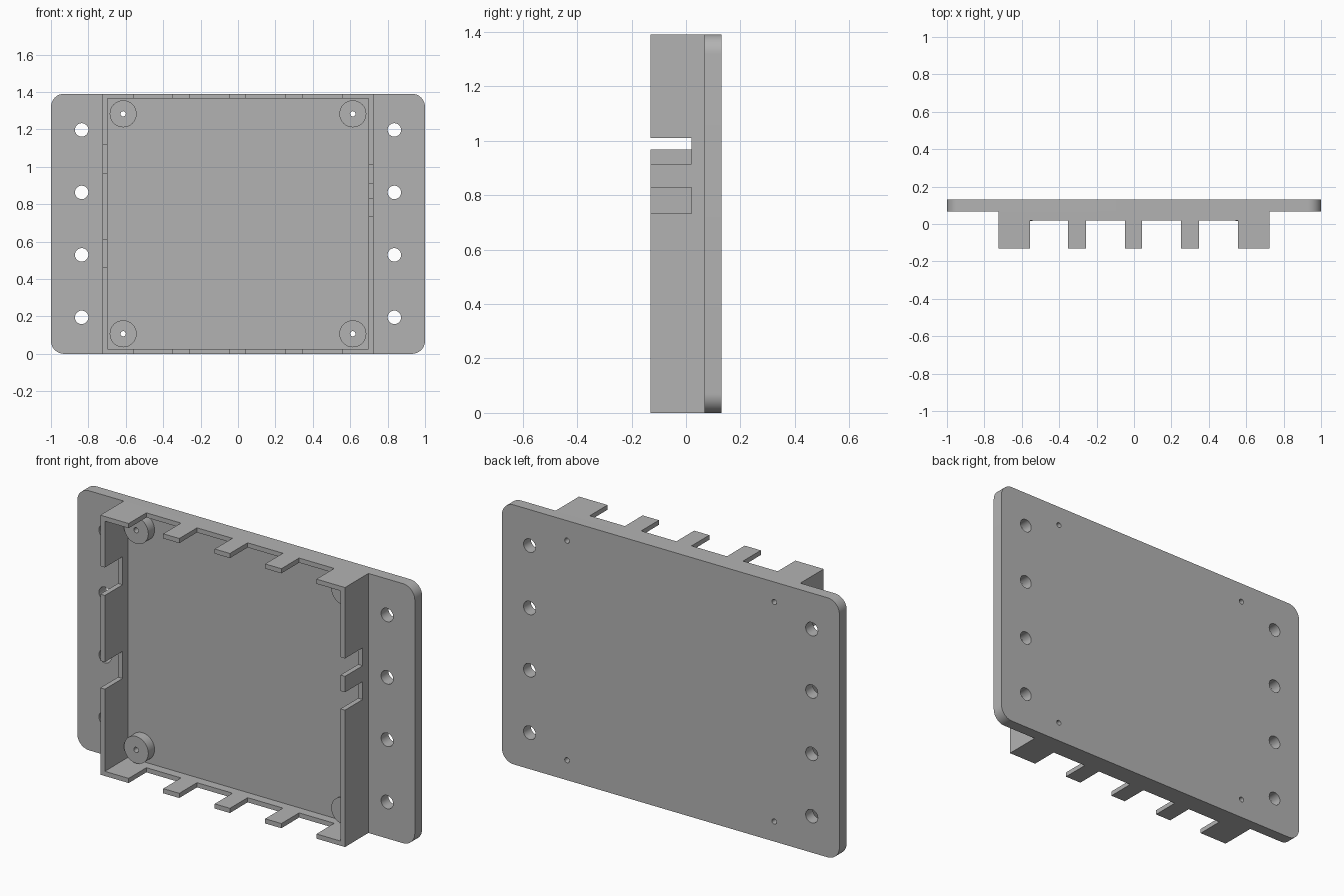
import bpy, bmesh, math
from mathutils import Matrix, Vector

cube = bpy.data.objects.get("Cube")
if cube:
    bpy.data.objects.remove(cube, do_unlink=True)

H = 1.39                      # overall height
FRONT, FLOOR, BACK = -0.13, 0.068, 0.13
NOTCH = 0.02                  # depth reached by wall notches
WALL_X, THICK = 0.725, 0.027

grey = bpy.data.materials.new("plain grey")
grey.use_nodes = True
grey.diffuse_color = (0.45, 0.45, 0.45, 1)
grey.node_tree.nodes["Principled BSDF"].inputs["Base Color"].default_value = (0.45, 0.45, 0.45, 1)


def finish(name, bm):
    bmesh.ops.recalc_face_normals(bm, faces=bm.faces)
    mesh = bpy.data.meshes.new(name)
    bm.to_mesh(mesh)
    bm.free()
    mesh.materials.append(grey)
    obj = bpy.data.objects.new(name, mesh)
    bpy.context.collection.objects.link(obj)
    return obj


def select(obj):
    bpy.ops.object.select_all(action='DESELECT')
    obj.select_set(True)
    bpy.context.view_layer.objects.active = obj


def prism(name, points, direction):
    """Extrude a closed outline along a direction."""
    bm = bmesh.new()
    face = bm.faces.new([bm.verts.new(p) for p in points])
    new = bmesh.ops.extrude_face_region(bm, geom=[face])["geom"]
    bmesh.ops.translate(bm, vec=Vector(direction),
                        verts=[v for v in new if isinstance(v, bmesh.types.BMVert)])
    return finish(name, bm)


def cylinders(name, spots, radius, y0, y1, sides):
    """Cylinders along y at each (x, z) spot."""
    bm = bmesh.new()
    for x, z in spots:
        place = Matrix.Translation((x, (y0 + y1) / 2, z)) @ Matrix.Rotation(math.pi / 2, 4, 'X')
        bmesh.ops.create_cone(bm, cap_ends=True, segments=sides, radius1=radius,
                              radius2=radius, depth=y1 - y0, matrix=place)
    return finish(name, bm)


def drill(obj, cutter):
    mod = obj.modifiers.new("holes", 'BOOLEAN')
    mod.operation, mod.solver, mod.object = 'DIFFERENCE', 'EXACT', cutter
    select(obj)
    bpy.ops.object.modifier_apply(modifier=mod.name)


def notched(start, end, notches):
    """Wall outline as (position, y), with notches open to the front."""
    line = [(start, FLOOR), (start, FRONT)]
    for a, b in notches:
        line += [(a, FRONT), (a, NOTCH), (b, NOTCH), (b, FRONT)]
    return line + [(end, FRONT), (end, FLOOR)]


# Back plate with rounded corners
R = 0.07
outline = []
for i, (sx, top) in enumerate([(1, 1), (-1, 1), (-1, 0), (1, 0)]):
    for k in range(13):
        a = math.radians(90 * i + 7.5 * k)
        cz = H - R if top else R
        outline.append((sx * (1 - R) + R * math.cos(a), FLOOR, cz + R * math.sin(a)))
plate = prism("back_plate", outline, (0, BACK - FLOOR, 0))

# Screw bosses in the four inner corners
corners = [(sx * 0.614, z) for sx in (-1, 1) for z in (0.107, 1.283)]
bosses = cylinders("screw_bosses", corners, 0.072, 0.015, FLOOR, 48)

# Mounting holes and pilot holes
mounts = [(sx * 0.836, 0.195 + 0.334 * i) for sx in (-1, 1) for i in range(4)]
mount_cutter = cylinders("mount_hole_cutter", mounts, 0.036, -0.2, 0.2, 32)
pilot_cutter = cylinders("pilot_hole_cutter", corners, 0.014, -0.2, 0.2, 24)
drill(plate, mount_cutter)
drill(plate, pilot_cutter)
drill(bosses, pilot_cutter)
for cutter in (mount_cutter, pilot_cutter):
    bpy.data.objects.remove(cutter, do_unlink=True)

# Side walls with cable notches
left_line = notched(0, H, [(0.733, 0.829), (0.914, 1.01)])
right_line = notched(0, H, [(0.465, 0.61), (0.967, 1.117)])
prism("left_wall", [(WALL_X, y, z) for z, y in left_line], (-THICK, 0, 0))
prism("right_wall", [(-WALL_X, y, z) for z, y in right_line], (THICK, 0, 0))

# Top and bottom walls with matching vent notches
inner = WALL_X - THICK
vents = [(-0.557, -0.352), (-0.257, -0.047), (0.043, 0.252), (0.348, 0.556)]
end_line = notched(-inner, inner, vents)
prism("bottom_wall", [(x, y, 0) for x, y in end_line], (0, 0, 0.025))
prism("top_wall", [(x, y, H) for x, y in end_line], (0, 0, -0.025))

# Smooth the round surfaces, keep the edges sharp
for obj in (plate, bosses):
    select(obj)
    bpy.ops.object.shade_smooth_by_angle(angle=math.radians(30))
